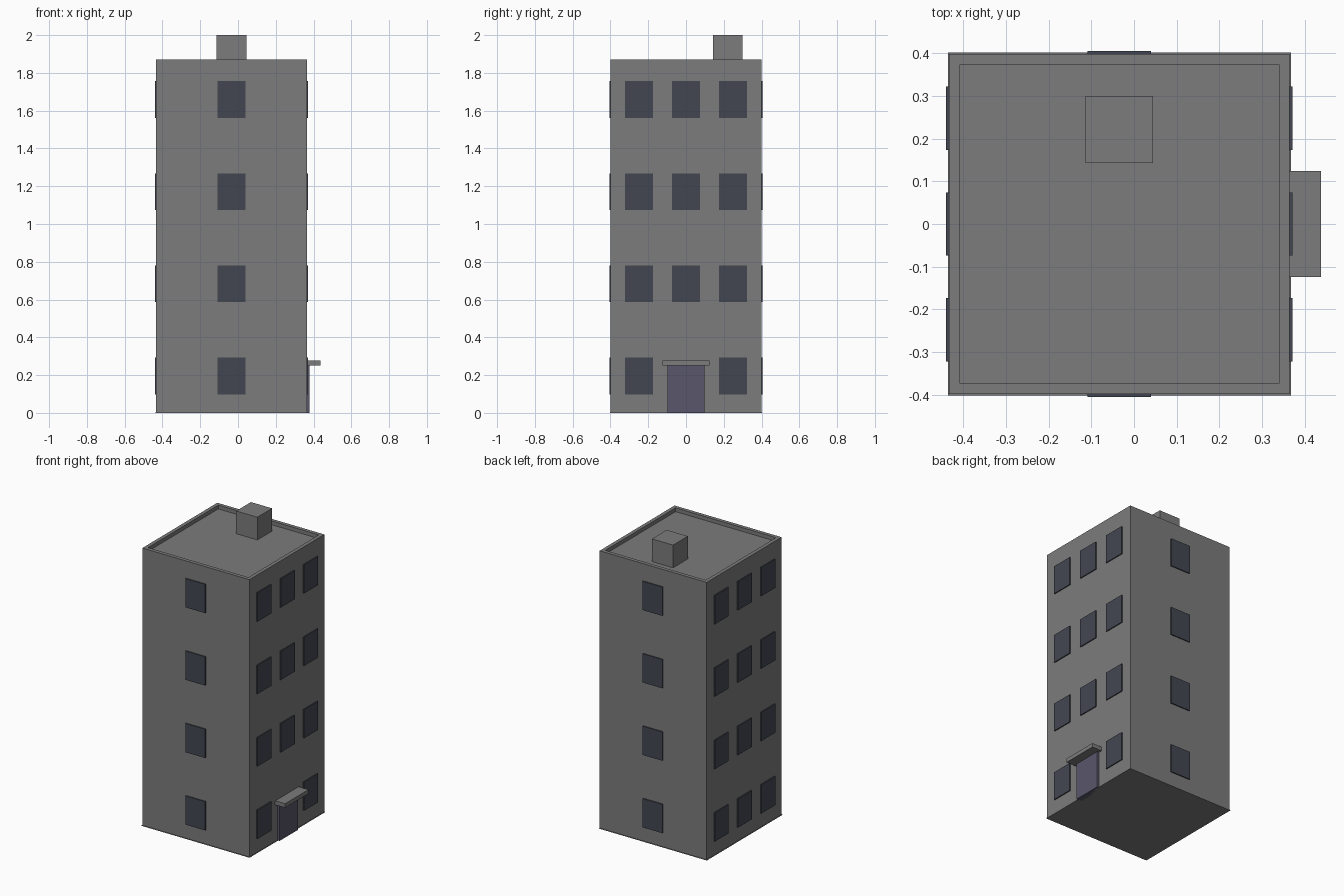
import bpy, bmesh

if "Cube" in bpy.data.objects:
    bpy.data.objects.remove(bpy.data.objects["Cube"])

CX = -0.0345         # building centre in x
HALF = 0.399         # half width of the walls
OUT = 0.406          # outer face of the windows
TOP = 1.872


def material(name, rgb):
    m = bpy.data.materials.new(name)
    m.diffuse_color = (*rgb, 1)
    m.use_nodes = True
    m.node_tree.nodes["Principled BSDF"].inputs["Base Color"].default_value = m.diffuse_color
    return m


wall = material("dark_grey_wall", (0.2, 0.2, 0.2))
glass = material("dark_glass", (0.055, 0.062, 0.083))
door_paint = material("door_paint", (0.10, 0.096, 0.145))


def to_object(name, bm, mat):
    mesh = bpy.data.meshes.new(name)
    bm.to_mesh(mesh)
    bm.free()
    ob = bpy.data.objects.new(name, mesh)
    bpy.context.collection.objects.link(ob)
    mesh.materials.append(mat)
    return ob


def box_mesh(lo, hi):
    bm = bmesh.new()
    bmesh.ops.create_cube(bm, size=1)
    for v in bm.verts:
        v.co = [(a + b) / 2 + c * (b - a) for a, b, c in zip(lo, hi, v.co)]
    return bm


def box(name, lo, hi, mat=wall):
    return to_object(name, box_mesh(lo, hi), mat)


# Walls with a sunken roof, leaving a low parapet
bm = box_mesh((CX - HALF, -HALF, 0), (CX + HALF, HALF, TOP))
bm.normal_update()
roof = max(bm.faces, key=lambda f: f.calc_center_median().z)
bmesh.ops.inset_region(bm, faces=[roof], thickness=0.025)
well = bmesh.ops.extrude_face_region(bm, geom=[roof])
bmesh.ops.translate(bm, vec=(0, 0, -0.025),
                    verts=[g for g in well["geom"] if isinstance(g, bmesh.types.BMVert)])
if roof.is_valid:
    bmesh.ops.delete(bm, geom=[roof], context='FACES_ONLY')
# Widen the inner rim to the parapet's thickness
for v in bm.verts:
    if abs(v.co.y) < HALF - 0.01:
        v.co.x = CX + (0.374 if v.co.x > CX else -0.374)
        v.co.y = 0.374 if v.co.y > 0 else -0.374
bmesh.ops.recalc_face_normals(bm, faces=bm.faces)
to_object("building_walls", bm, wall)

# Thin slab at ground level
box("base_slab", (CX - 0.402, -0.402, 0), (CX + 0.402, 0.402, 0.004))

# Roof access box
box("roof_box", (CX - 0.079, 0.143, 1.846), (CX + 0.079, 0.3, 2.0))

# Windows: one column on front and back, three on each side
W, H, IN = 0.074, 0.097, 0.385
for floor in range(4):
    z0 = 0.195 + 0.488 * floor - H
    z1 = z0 + 2 * H
    for side, s in (("front", -1), ("back", 1)):
        y0, y1 = sorted((s * IN, s * OUT))
        box(f"{side}_window_{floor}", (CX - W, y0, z0), (CX + W, y1, z1), glass)
    for side, s in (("left", -1), ("right", 1)):
        x0, x1 = sorted((CX + s * IN, CX + s * OUT))
        for col in (-1, 0, 1):
            if side == "right" and floor == 0 and col == 0:
                continue  # the door takes this place
            y = col * 0.248
            box(f"{side}_window_{floor}_{col + 1}",
                (x0, y - W, z0), (x1, y + W, z1), glass)

# Entrance door and canopy
box("door", (0.34, -0.098, 0), (0.378, 0.098, 0.25), door_paint)
box("door_canopy", (0.355, -0.124, 0.25), (0.438, 0.124, 0.277))
